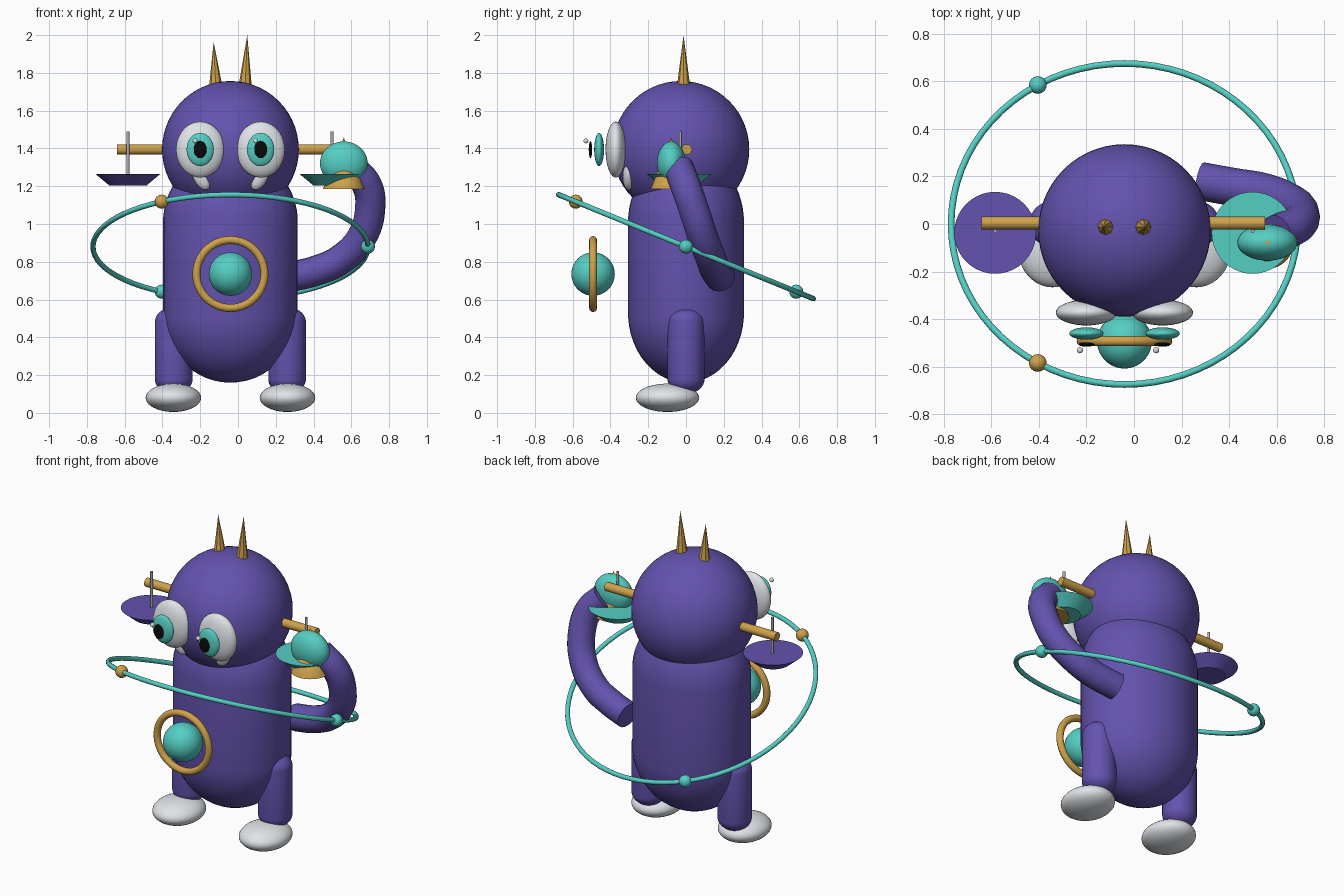
import bpy, bmesh, math
from mathutils import Vector, Matrix

if "Cube" in bpy.data.objects:
    bpy.data.objects.remove(bpy.data.objects["Cube"])


def material(name, rgb):
    m = bpy.data.materials.new(name)
    m.diffuse_color = (*rgb, 1)
    m.use_nodes = True
    m.node_tree.nodes["Principled BSDF"].inputs["Base Color"].default_value = m.diffuse_color
    return m


PURPLE = material("purple", (0.125, 0.085, 0.42))
TEAL = material("teal", (0.09, 0.62, 0.55))
GOLD = material("gold", (0.62, 0.36, 0.07))
WHITE = material("soft_white", (0.74, 0.77, 0.80))
GREY = material("grey_metal", (0.42, 0.42, 0.45))
BLACK = material("black", (0.003, 0.003, 0.003))
CX = -0.04  # the figure's own centre line


def finish(name, mat):
    ob = bpy.context.object
    ob.name = name
    ob.data.materials.append(mat)
    bpy.ops.object.shade_smooth_by_angle(angle=math.radians(35))
    return ob


def ball(name, mat, loc, radii, rot=(0, 0, 0), segs=40):
    bpy.ops.mesh.primitive_uv_sphere_add(segments=segs, ring_count=segs // 2, radius=1,
                                         location=loc, rotation=rot)
    bpy.context.object.scale = radii
    bpy.ops.object.transform_apply(location=False, rotation=False, scale=True)
    return finish(name, mat)


def ring(name, mat, loc, major, minor, rot):
    bpy.ops.mesh.primitive_torus_add(major_segments=72, minor_segments=12, location=loc,
                                     rotation=rot, major_radius=major, minor_radius=minor)
    return finish(name, mat)


def cone(name, mat, start, end, r1, r2, segs=32):
    a, b = Vector(start), Vector(end)
    bpy.ops.mesh.primitive_cone_add(vertices=segs, radius1=r1, radius2=r2, depth=(b - a).length,
                                    location=(a + b) / 2,
                                    rotation=(b - a).to_track_quat('Z', 'Y').to_euler())
    return finish(name, mat)


def capsule(name, mat, x, y, z_low, z_high, rx, ry, cap):
    """Upright rounded cylinder: a sphere split at its equator and stretched."""
    bpy.ops.mesh.primitive_uv_sphere_add(segments=40, ring_count=25, radius=1, location=(x, y, 0))
    for v in bpy.context.object.data.vertices:
        base = z_high - cap if v.co.z > 0 else z_low + cap
        v.co = (v.co.x * rx, v.co.y * ry, base + v.co.z * cap)
    return finish(name, mat)


# Torso and head
capsule("torso", PURPLE, CX, 0, 0.16, 1.38, 0.357, 0.307, 0.37)
ball("head", PURPLE, (CX, -0.027, 1.395), (0.362,) * 3, segs=56)

# Legs, feet, eyes, fangs and horns in pairs
for s, side in ((-1, "left"), (1, "right")):
    capsule(side + "_leg", PURPLE, CX + s * 0.30, 0, 0.10, 0.56, 0.10, 0.098, 0.08)
    ball(side + "_foot", WHITE, (CX + s * 0.302, -0.098, 0.08), (0.147, 0.168, 0.075))

    ex = CX + s * 0.16
    ball(side + "_eye_white", WHITE, (ex, -0.372, 1.394), (0.128, 0.054, 0.148))
    ball(side + "_iris", TEAL, (ex, -0.46, 1.394), (0.072, 0.026, 0.088))
    ball(side + "_pupil", BLACK, (ex, -0.506, 1.394), (0.034, 0.009, 0.045), segs=24)
    ball(side + "_eye_glint", WHITE, (ex - 0.027, -0.53, 1.44), (0.013,) * 3, segs=16)
    ball(side + "_fang", WHITE, (CX + s * 0.155, -0.305, 1.25), (0.042, 0.03, 0.075),
         rot=(0, s * 0.45, 0), segs=24)

    tip = (CX + s * 0.089, -0.013, 1.965 if s < 0 else 2.0)
    cone(side + "_horn", GOLD, (CX + s * 0.078, -0.013, 1.73), tip, 0.035, 0, segs=8)

# Balance beam through the head, with a hanging pan on each end
cone("balance_beam", GOLD, (-0.64, 0.004, 1.395), (0.55, 0.004, 1.395), 0.027, 0.027)
for side, x, mat in (("left", -0.583, PURPLE), ("right", 0.498, TEAL)):
    cone(side + "_pan_rod", GREY, (x, -0.03, 1.25), (x, -0.03, 1.49), 0.008, 0.008, segs=12)
    cone(side + "_pan", mat, (x, -0.037, 1.205), (x, -0.037, 1.265), 0.10, 0.172, segs=40)

# Raised arm: a tube swept along a smooth path
path = [(0.28, 0.18, 0.72), (0.42, 0.155, 0.755), (0.54, 0.135, 0.81), (0.655, 0.09, 0.93),
        (0.70, 0.037, 1.09), (0.68, -0.005, 1.21), (0.60, -0.04, 1.30)]
curve = bpy.data.curves.new("arm_path", 'CURVE')
curve.dimensions = '3D'
curve.bevel_depth = 0.08
curve.bevel_resolution = 6
curve.use_fill_caps = True
spline = curve.splines.new('BEZIER')
spline.bezier_points.add(len(path) - 1)
for p, co in zip(spline.bezier_points, path):
    p.co = co
    p.handle_left_type = p.handle_right_type = 'AUTO'
arm = bpy.data.objects.new("raised_arm", curve)
bpy.context.collection.objects.link(arm)
bpy.ops.object.select_all(action='DESELECT')
arm.select_set(True)
bpy.context.view_layer.objects.active = arm
bpy.ops.object.convert(target='MESH')
finish("raised_arm", PURPLE)

# Hand with a spike passing through it
ball("hand", TEAL, (0.56, -0.078, 1.322), (0.126, 0.076, 0.115))
cone("hand_spike", GOLD, (0.56, -0.078, 1.185), (0.56, -0.078, 1.458), 0.11, 0)

# Belly orb inside its upright ring
ball("belly_orb", TEAL, (CX, -0.492, 0.735), (0.115,) * 3)
ring("belly_ring", GOLD, (CX, -0.492, 0.735), 0.18, 0.021, (math.pi / 2, 0, 0))

# Tilted orbit ring with three beads
tilt = math.radians(-22.2)
centre = Vector((CX, 0, 0.88))
ring("orbit_ring", TEAL, centre, 0.728, 0.014, (tilt, 0, 0))
for i, mat in enumerate((TEAL, TEAL, GOLD)):
    a = i * math.tau / 3
    spot = Matrix.Rotation(tilt, 3, 'X') @ Vector((math.cos(a), math.sin(a), 0)) * 0.728
    ball(f"orbit_bead_{i + 1}", mat, centre + spot, (0.037,) * 3, segs=24)
